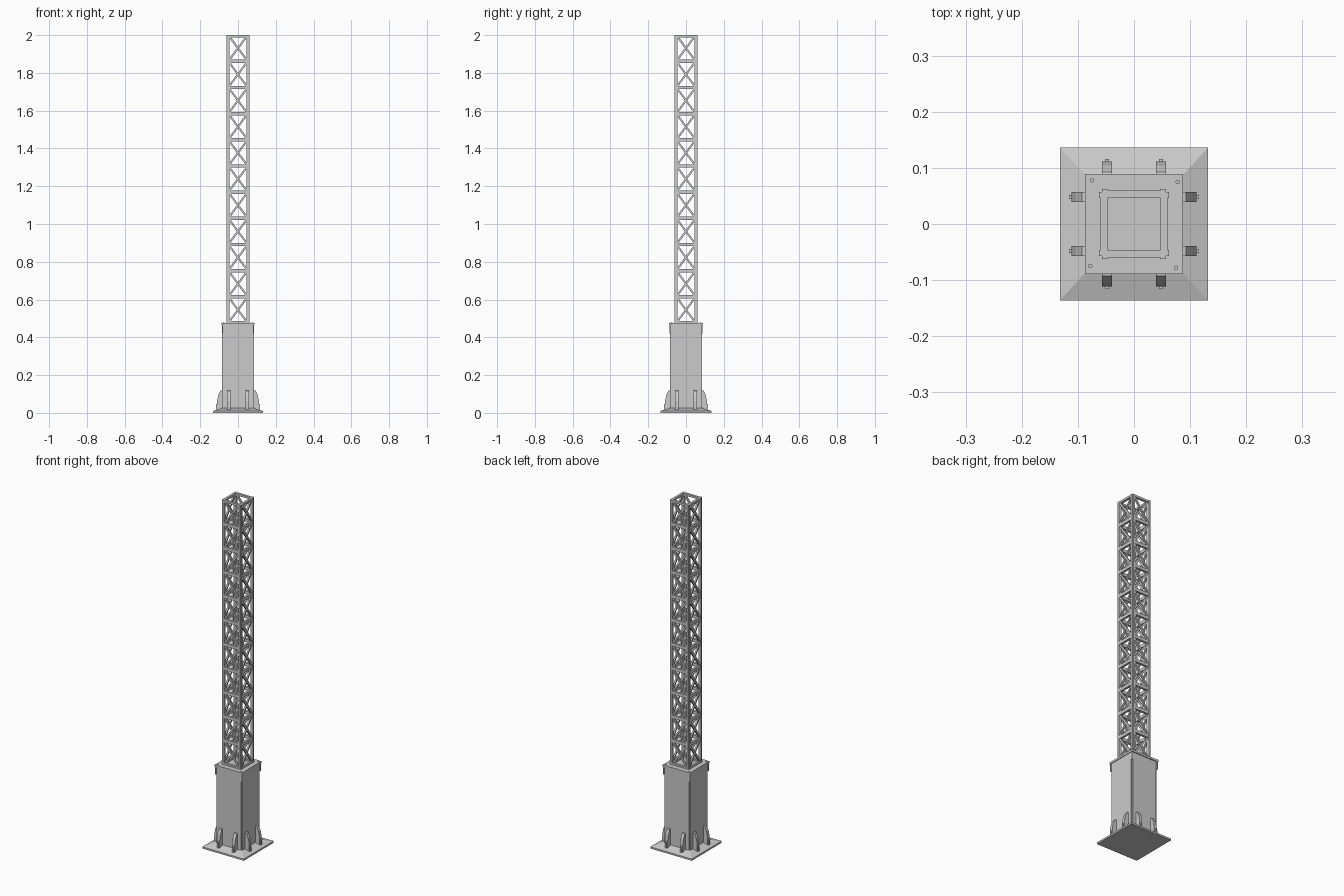
import bpy, bmesh, math
from mathutils import Matrix, Vector

if "Cube" in bpy.data.objects:
    bpy.data.objects.remove(bpy.data.objects["Cube"])

def finish(name, bm):
    bmesh.ops.recalc_face_normals(bm, faces=bm.faces)
    me = bpy.data.meshes.new(name)
    bm.to_mesh(me)
    bm.free()
    ob = bpy.data.objects.new(name, me)
    bpy.context.collection.objects.link(ob)
    return ob

def box(bm, center, size, rot=Matrix()):
    m = Matrix.Translation(center) @ rot @ Matrix.Diagonal((*size, 1))
    bmesh.ops.create_cube(bm, size=1, matrix=m)

def prism(bm, pts, move):
    """Extrude a closed outline of 3D points along a vector."""
    f = bm.faces.new([bm.verts.new(p) for p in pts])
    r = bmesh.ops.extrude_face_region(bm, geom=[f])
    bmesh.ops.translate(bm, vec=move, verts=[v for v in r['geom'] if isinstance(v, bmesh.types.BMVert)])

def four_sides(bm):
    """Repeat everything built on the front side around the z axis."""
    geom = bm.verts[:] + bm.edges[:] + bm.faces[:]
    for k in (1, 2, 3):
        d = bmesh.ops.duplicate(bm, geom=geom)
        vs = [v for v in d['geom'] if isinstance(v, bmesh.types.BMVert)]
        bmesh.ops.rotate(bm, verts=vs, cent=(0, 0, 0), matrix=Matrix.Rotation(k * math.pi / 2, 3, 'Z'))

COL_TOP, TOP, BAYS = 0.476, 2.0, 11
PITCH = (TOP - COL_TOP) / BAYS

# base plate: thin slab with gently sloping top
bm = bmesh.new()
rings = []
for hx, hy, z in ((.132, .136, 0), (.132, .136, .010), (.084, .084, .026)):
    rings.append([bm.verts.new((sx * hx, sy * hy, z)) for sx, sy in ((-1, -1), (1, -1), (1, 1), (-1, 1))])
bm.faces.new(rings[0])
bm.faces.new(rings[-1])
for a, b in zip(rings, rings[1:]):
    for i in range(4):
        j = (i + 1) % 4
        bm.faces.new((a[i], a[j], b[j], b[i]))
finish("base_plate", bm)

# column with recessed corners
bm = bmesh.new()
o, n = .084, .077
quarter = [(o, -n), (o, n), (n, n)]
pts = []
for k in range(4):
    R = Matrix.Rotation(k * math.pi / 2, 3, 'Z')
    pts += [R @ Vector((x, y, .012)) for x, y in quarter]
prism(bm, pts, (0, 0, COL_TOP - .020))
finish("column", bm)

# cap plate and its bolts
bm = bmesh.new()
box(bm, (0, 0, COL_TOP - .006), (.175, .178, .012))
finish("column_cap", bm)
bm = bmesh.new()
bmesh.ops.create_cone(bm, cap_ends=True, segments=10, radius1=.004, radius2=.004, depth=.004,
                      matrix=Matrix.Translation((.075, -.078, COL_TOP + .001)))
four_sides(bm)
finish("cap_bolts", bm)

# small clips under the cap corners
bm = bmesh.new()
for s in (-1, 1):
    box(bm, (s * .082, -.083, .446), (.006, .008, .05))
    box(bm, (s * .082, .083, .446), (.006, .008, .05))
finish("corner_clips", bm)

# gussets: two on each side of the column foot
bm = bmesh.new()
prof = [(.080, .012), (.111, .012), (.111, .062), (.104, .095), (.093, .117), (.080, .120)]
for x in (-.048, .048):
    prism(bm, [(x - .009, -y, z) for y, z in prof], (.018, 0, 0))
    box(bm, (x, -.112, .032), (.007, .008, .03))
four_sides(bm)
finish("foot_gussets", bm)

# lattice legs with recessed outer corners
bm = bmesh.new()
leg = [(.046, .046), (.062, .046), (.062, .057), (.057, .057), (.057, .062), (.046, .062)]
prism(bm, [(x, y, COL_TOP - .004) for x, y in leg], (0, 0, TOP - COL_TOP + .004))
four_sides(bm)
finish("lattice_legs", bm)

# horizontal rails at every bay boundary
bm = bmesh.new()
for i in range(BAYS + 1):
    z = COL_TOP + i * PITCH
    h = .018
    if i == 0:
        z, h = z + .005, .010
    elif i == BAYS:
        z, h = z - .006, .012
    box(bm, (0, -.0535, z), (.094, .013, h))
four_sides(bm)
finish("lattice_rails", bm)

# crossed diagonals in every bay
bm = bmesh.new()
w, h = .094, PITCH - .012
for i in range(BAYS):
    z = COL_TOP + (i + .5) * PITCH
    for s in (-1, 1):
        rot = Matrix.Rotation(s * math.atan2(w, h), 4, 'Y')
        box(bm, (0, -.0535 + s * .0008, z), (.010, .009, math.hypot(w, h)), rot)
four_sides(bm)
finish("lattice_diagonals", bm)
